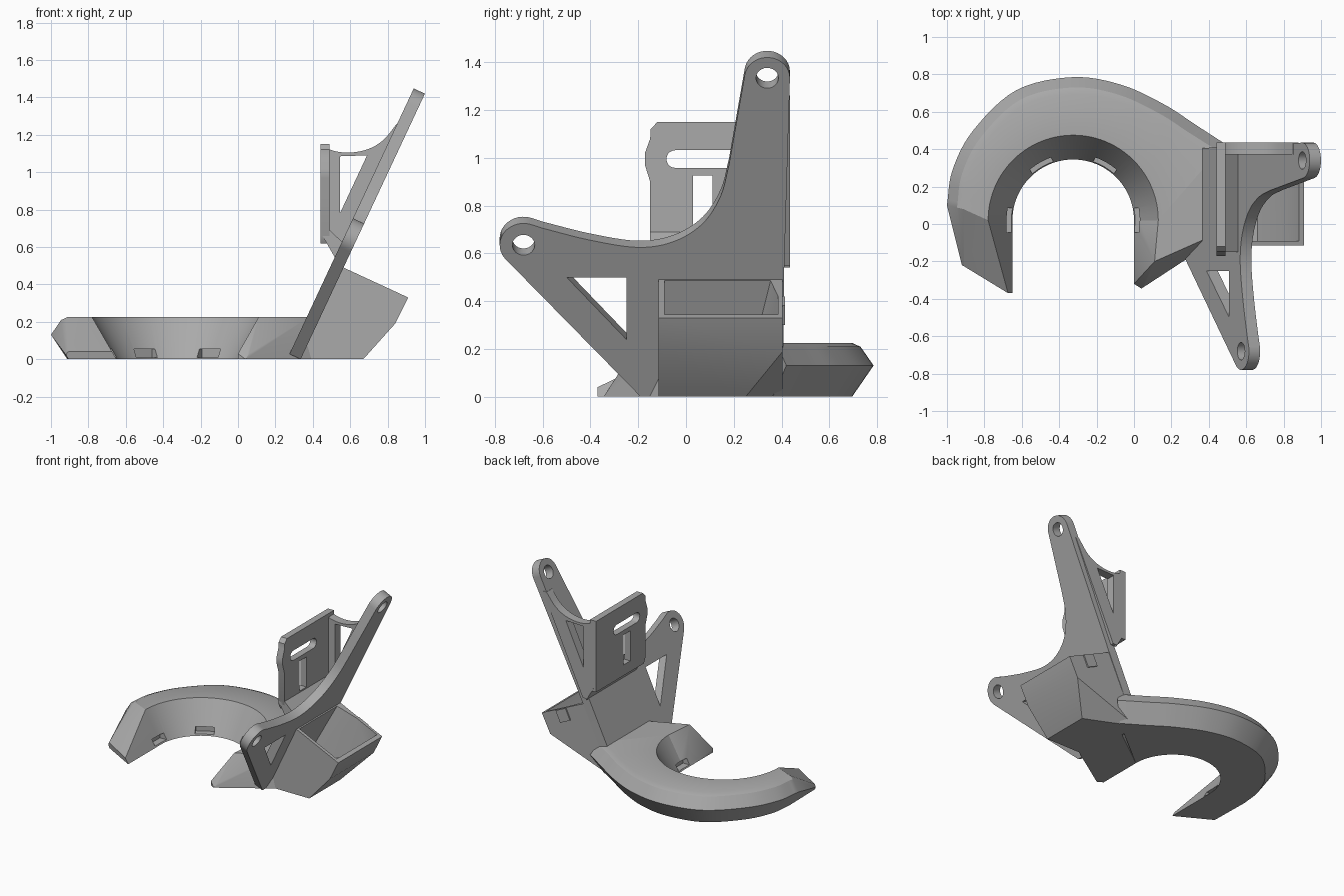
import bpy, bmesh, math
from mathutils import Vector, Matrix

cube = bpy.data.objects.get("Cube")
if cube:
    bpy.data.objects.remove(cube)

grey = bpy.data.materials.new("grey plastic")
grey.use_nodes = True
COLOR = (0.4, 0.4, 0.4, 1)
grey.diffuse_color = COLOR
grey.node_tree.nodes["Principled BSDF"].inputs["Base Color"].default_value = COLOR

# Tilted frame of the arm plate: local x = world y, local y = up the slope
UP = Vector((0.424, 0, 0.906))
OUT = Vector((0.906, 0, -0.424))
SIDE = Vector((0, 1, 0))
THICK = 0.066


def frame(x, y, z, origin):
    m = Matrix((x, y, z)).transposed().to_4x4()
    m.translation = origin
    return m


def finish(name, bm):
    bmesh.ops.remove_doubles(bm, verts=bm.verts, dist=0.0002)
    bmesh.ops.recalc_face_normals(bm, faces=bm.faces)
    me = bpy.data.meshes.new(name)
    bm.to_mesh(me)
    bm.free()
    me.materials.append(grey)
    ob = bpy.data.objects.new(name, me)
    bpy.context.collection.objects.link(ob)
    return ob


def hull(name, points):
    bm = bmesh.new()
    for p in points:
        bm.verts.new(p)
    res = bmesh.ops.convex_hull(bm, input=bm.verts)
    loose = [v for v in bm.verts if not v.link_faces]
    bmesh.ops.delete(bm, geom=loose, context='VERTS')
    return finish(name, bm)


def box(name, size, matrix):
    bm = bmesh.new()
    bmesh.ops.create_cube(bm, size=1)
    bm.transform(matrix @ Matrix.Diagonal((*size, 1)))
    return finish(name, bm)


def sheet(name, loops, thick, matrix):
    """Flat plate from an outline and its holes."""
    cu = bpy.data.curves.new(name, 'CURVE')
    cu.dimensions = '2D'
    cu.fill_mode = 'BOTH'
    cu.extrude = thick / 2
    for loop in loops:
        sp = cu.splines.new('POLY')
        sp.points.add(len(loop) - 1)
        for p, (a, b) in zip(sp.points, loop):
            p.co = (a, b, 0, 1)
        sp.use_cyclic_u = True
    tmp = bpy.data.objects.new(name + "_curve", cu)
    bpy.context.collection.objects.link(tmp)
    bpy.context.view_layer.update()
    me = bpy.data.meshes.new_from_object(tmp)
    bm = bmesh.new()
    bm.from_mesh(me)
    bm.transform(matrix)
    bpy.data.objects.remove(tmp)
    bpy.data.meshes.remove(me)
    return finish(name, bm)


def arc(cx, cy, r, a0, a1, n=16):
    return [(cx + r * math.cos(math.radians(a0 + (a1 - a0) * i / n)),
             cy + r * math.sin(math.radians(a0 + (a1 - a0) * i / n))) for i in range(n + 1)]


def smooth(pts, n=6):
    """Catmull-Rom curve through the points."""
    v = [Vector(p) for p in pts]
    v = [2 * v[0] - v[1]] + v + [2 * v[-1] - v[-2]]
    out = []
    for a, b, c, d in zip(v, v[1:], v[2:], v[3:]):
        for i in range(n):
            t = i / n
            out.append(0.5 * (2 * b + (c - a) * t + (2 * a - 5 * b + 4 * c - d) * t * t
                              + (3 * b - a - 3 * c + d) * t ** 3))
    return out + [v[-2]]


def cut(target, cutter):
    m = target.modifiers.new("cut", 'BOOLEAN')
    m.object = cutter
    m.operation = 'DIFFERENCE'
    m.solver = 'EXACT'
    bpy.context.view_layer.objects.active = target
    bpy.ops.object.modifier_apply(modifier=m.name)


# Horseshoe duct: sections swept round the opening
CENTRE, R, H = Vector((-0.325, 0.02)), 0.325, 0.225
outer = smooth([(-1, 0.1), (-0.97, 0.29), (-0.86, 0.50), (-0.63, 0.715), (-0.33, 0.785),
                (-0.07, 0.745), (0.16, 0.64), (0.33, 0.53), (0.5, 0.42)])
stations = [(Vector((-0.65, -0.37)), Vector((-0.92, -0.22)), Vector((-1, 0)), 0.04)]
for i, o in enumerate(outer):
    t = math.pi * (1 - i / (len(outer) - 1))
    d = Vector((math.cos(t), math.sin(t)))
    stations.append((CENTRE + R * d, o, d, H))
bm = bmesh.new()
rows = []
for inner, out, d, h in stations:
    k = h / H
    e = (out - inner).normalized()
    sec = [(inner, 0), (inner + d * 0.13 * k, h), (out - e * 0.09 * k, h),
           (out - e * 0.055 * k, h * 0.93), (out, h * 0.58), (out - e * 0.09 * k, 0)]
    rows.append([bm.verts.new((p.x, p.y, z)) for p, z in sec])
for a, b in zip(rows, rows[1:]):
    for j in range(6):
        bm.faces.new((a[j], a[j - 1], b[j - 1], b[j]))
bm.faces.new(rows[0])
bm.faces.new(rows[-1])
ring = finish("horseshoe_duct", bm)

# Short arm of the duct beside the opening
collar = hull("duct_short_arm", [
    (0, 0.02, 0), (0, -0.32, 0), (0.04, -0.345, 0), (0.4, -0.11, 0), (0.45, 0.35, 0),
    (0, -0.32, 0.03), (0.06, -0.325, 0.03),
    (0.13, 0.02, H), (0.11, -0.2, H), (0.38, -0.08, H), (0.43, 0.4, H)])

# Inlet box with its open mouth
Y0, Y1 = -0.115, 0.405
inlet = hull("inlet_box", [(x, y, z) for y in (Y0, Y1) for x, z in
                           ((0.54, 0.5), (0.564, 0.49), (0.91, 0.33), (0.84, 0.19))]
             + [(0.67, Y0, 0), (0.67, 0.25, 0), (0.32, Y0, 0), (0.32, Y1, 0)])
pocket = hull("inlet_pocket_cutter", [(x, y, z) for y in (Y0 + 0.025, Y1 - 0.02) for x, z in
                                      ((0.63, 0.61), (0.94, 0.47), (0.88, 0.34), (0.81, 0.2))]
              + [(x, y, 0.03) for x in (0.36, 0.66) for y in (Y0 + 0.025, 0.24)])
for part in (inlet, collar, ring):
    cut(part, pocket)

# Air slots round the opening
cutters = [pocket]
for deg in (0, 60, 120, 180):
    m = (Matrix.Translation((CENTRE.x, CENTRE.y, 0.032))
         @ Matrix.Rotation(math.radians(deg), 4, 'Z') @ Matrix.Translation((R + 0.01, 0, 0)))
    slot = box("air_slot_cutter", (0.09, 0.13, 0.044), m)
    cutters.append(slot)
    cut(ring, slot)
    if deg == 0:
        cut(collar, slot)
for c in cutters:
    bpy.data.objects.remove(c)

# Tilted arm plate with two eyelets and a triangular window
S = 1 / 0.906
low, high = (-0.68, 0.635 * S), (0.34, 1.334 * S)
edge = smooth([(-0.6, 0.705), (-0.4, 0.655), (-0.2, 0.625), (-0.05, 0.65), (0.07, 0.725),
               (0.145, 0.84), (0.18, 0.97)])
outline = ([(0.405, 0), (-0.19, 0)] + arc(*low, 0.1, 225, 75)
           + [(p.x, p.y * S) for p in edge] + arc(*high, 0.095, 170, 0) + [(0.41, 0.5 * S)])
window = [(-0.5, 0.5 * S), (-0.25, 0.5 * S), (-0.25, 0.24 * S)]
sheet("arm_plate", [outline, window, arc(*low, 0.047, 0, 345, 23), arc(*high, 0.047, 0, 345, 23)],
      THICK, frame(SIDE, UP, OUT, Vector((0.335, 0, 0)) - OUT * THICK / 2))

# Upright mounting plate with its T of slots
mount = [(0.435, 0.62), (0.435, 1.15), (-0.12, 1.15), (-0.148, 1.12), (-0.15, 1.08),
         (-0.172, 1.02), (-0.172, 0.97), (-0.15, 0.9), (-0.15, 0.66), (-0.13, 0.62)]
long_slot = arc(-0.045, 0.995, 0.037, 90, 270, 10) + arc(0.19, 0.995, 0.037, -90, 90, 10)
short_slot = [(0.03, 0.7), (0.11, 0.7), (0.11, 0.925), (0.03, 0.925)]
sheet("mounting_plate", [mount, long_slot, short_slot], 0.05,
      frame(SIDE, Vector((0, 0, 1)), Vector((1, 0, 0)), Vector((0.465, 0, 0))))
hull("mounting_foot", [(x, y, z) for y in (-0.15, 0.435) for x, z in
                       ((0.44, 0.68), (0.49, 0.69), (0.56, 0.625), (0.52, 0.54))])

# Side brace between mounting plate and arm
brace = ([(p.x, p.y) for p in smooth([(0.44, 1.15), (0.51, 1.115), (0.6, 1.105), (0.7, 1.125),
                                      (0.78, 1.175), (0.85, 1.26)])]
         + [(0.88, 1.26), (0.55, 0.55), (0.515, 0.55), (0.44, 0.68)])
sheet("side_brace", [brace, [(0.545, 1.085), (0.545, 0.78), (0.69, 1.09)]], 0.065,
      frame(Vector((1, 0, 0)), Vector((0, 0, 1)), -SIDE, Vector((0, 0.403, 0))))

# Latch tab on the inlet side
box("latch_tab", (0.015, 0.09, 0.09),
    frame(SIDE, UP, OUT, Vector((0.73, 0.407, 0.36))))

# Smooth the rounded faces and keep the edges sharp
for ob in bpy.context.scene.objects:
    ob.select_set(ob.type == 'MESH' and grey.name in ob.data.materials)
bpy.context.view_layer.objects.active = ring
bpy.ops.object.shade_smooth_by_angle(angle=math.radians(30))
